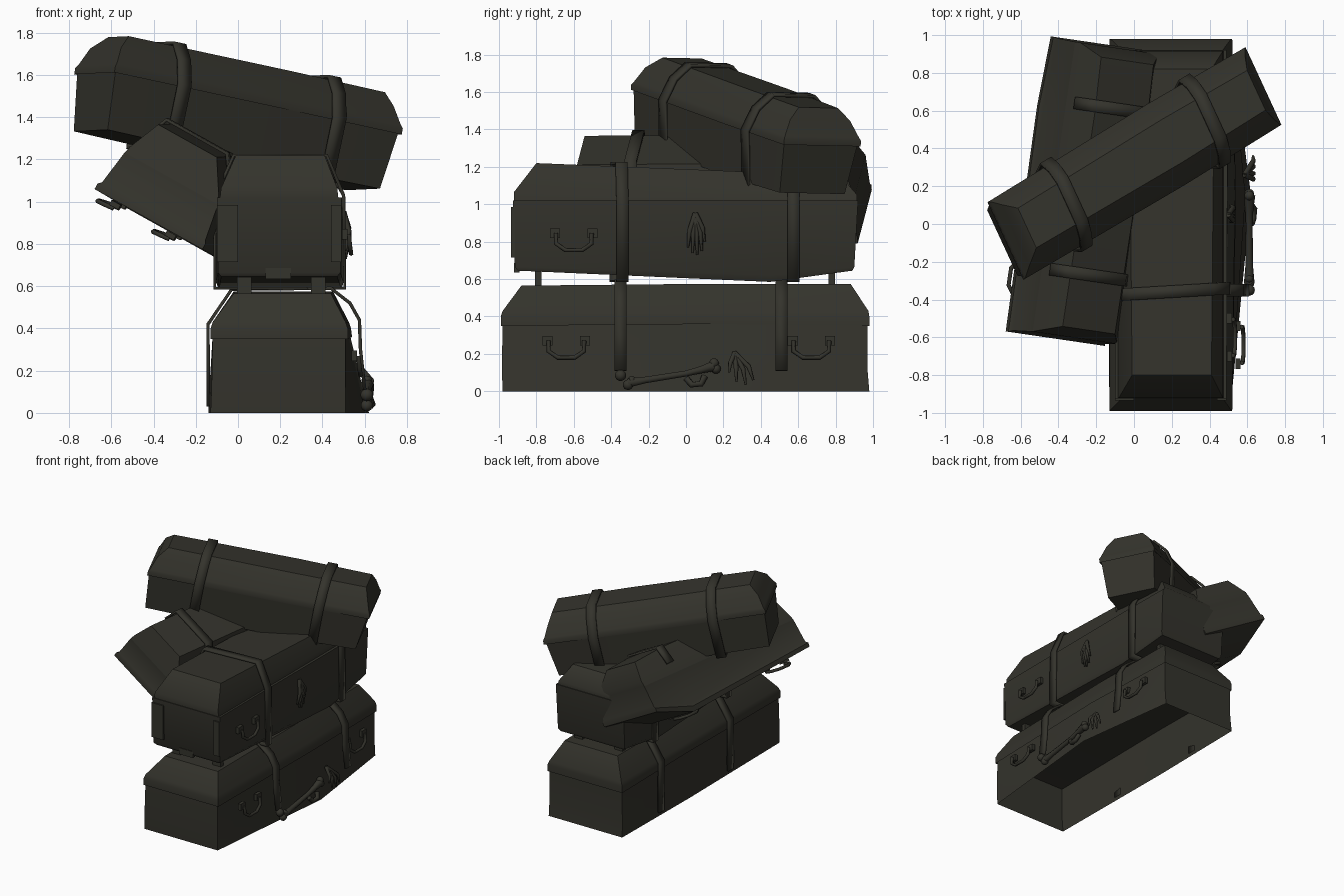
import bpy, bmesh, math
from mathutils import Vector, Matrix

mat = bpy.data.materials.new("dark olive wood")
mat.diffuse_color = (0.034, 0.033, 0.025, 1)
WORLD = Matrix.Identity(4)


def frame(origin, across, along):
    """Local frame: x = across, y = along the case, z = towards the lid."""
    y = Vector(along).normalized()
    x = Vector(across)
    x = (x - x.dot(y) * y).normalized()
    m = Matrix((x, y, x.cross(y))).transposed().to_4x4()
    m.translation = origin
    return m


def finish(name, bm, M, angle=44):
    bmesh.ops.recalc_face_normals(bm, faces=bm.faces)
    me = bpy.data.meshes.new(name)
    bm.to_mesh(me)
    bm.free()
    ob = bpy.data.objects.new(name, me)
    bpy.context.collection.objects.link(ob)
    ob.matrix_world = M
    me.materials.append(mat)
    bpy.ops.object.select_all(action='DESELECT')
    ob.select_set(True)
    bpy.context.view_layer.objects.active = ob
    bpy.ops.object.shade_smooth_by_angle(angle=math.radians(angle))
    return ob


def shell(name, rings, M=WORLD, ym=0.2, open_bottom=False, skew=0.0):
    """Stacked coffin outlines: (z front, z mid, z back, x0, x1, y0, y1, bulge left, bulge right)."""
    bm = bmesh.new()
    loops = []
    for zf, zm, zb, x0, x1, y0, y1, bl, br in rings:
        pts = [(x0, y0, zf), (x1, y0, zf), (x1 + br, ym, zm),
               (x1, y1, zb), (x0, y1, zb), (x0 - bl, ym, zm)]
        loops.append([bm.verts.new((x, y + skew * x, z)) for x, y, z in pts])
    for a, b in zip(loops, loops[1:]):
        for i in range(6):
            j = (i + 1) % 6
            bm.faces.new((a[i], a[j], b[j], b[i]))
    for r in ([loops[-1]] if open_bottom else [loops[0], loops[-1]]):
        bm.faces.new((r[0], r[1], r[2], r[5]))
        bm.faces.new((r[5], r[2], r[3], r[4]))
    return finish(name, bm, M)


def strap(name, path, y, M=WORLD, width=0.065, closed=False, slant=0.0):
    """Flat leather band following an (x, z) path."""
    bm = bmesh.new()
    rows = [[bm.verts.new((x, y + slant * x + s * width / 2, z)) for s in (-1, 1)] for x, z in path]
    pairs = list(zip(rows, rows[1:])) + ([(rows[-1], rows[0])] if closed else [])
    for a, b in pairs:
        bm.faces.new((a[0], a[1], b[1], b[0]))
    ob = finish(name, bm, M)
    mod = ob.modifiers.new("thickness", 'SOLIDIFY')
    mod.thickness = 0.016
    mod.offset = 0
    return ob


def box(name, c, size, M=WORLD):
    bm = bmesh.new()
    bmesh.ops.create_cube(bm, size=1, matrix=Matrix.Translation(c) @ Matrix.Diagonal((*size, 1)))
    return finish(name, bm, M)


def ball(name, c, r, M=WORLD):
    bm = bmesh.new()
    bmesh.ops.create_uvsphere(bm, u_segments=12, v_segments=8, radius=r, matrix=Matrix.Translation(c))
    return finish(name, bm, M, 60)


def tube(name, pts, r, M=WORLD, radii=None):
    cu = bpy.data.curves.new(name, 'CURVE')
    cu.dimensions = '3D'
    cu.bevel_depth = r
    cu.bevel_resolution = 1
    cu.use_fill_caps = True
    sp = cu.splines.new('POLY')
    sp.points.add(len(pts) - 1)
    for i, (q, p) in enumerate(zip(sp.points, pts)):
        q.co = (*p, 1)
        q.radius = radii[i] if radii else 1
    ob = bpy.data.objects.new(name, cu)
    bpy.context.collection.objects.link(ob)
    ob.matrix_world = M
    cu.materials.append(mat)
    return ob


def handle(name, M):
    """Drop handle in local space: y along, z up, x outward."""
    for s in (-1, 1):
        box(name + "_plate", (0.01, s * 0.1, 0.0), (0.025, 0.055, 0.05), M)
    tube(name + "_bar", [(0.03, -0.095, 0), (0.035, -0.095, -0.055), (0.04, -0.045, -0.09),
                         (0.04, 0.045, -0.09), (0.035, 0.095, -0.055), (0.03, 0.095, 0)], 0.012, M)


# Bottom case: open underneath, flared foot, hipped lid
shell("bottom_case_body", [
    (0, 0, 0, -0.13, 0.51, -0.98, 0.98, 0.01, 0.11),
    (0.12, 0.12, 0.12, -0.125, 0.51, -0.985, 0.97, 0.01, 0.08),
    (0.36, 0.37, 0.36, -0.12, 0.51, -0.98, 0.97, 0.0, 0.02)], ym=0.15, open_bottom=True)
shell("bottom_case_lid", [
    (0.35, 0.36, 0.35, -0.13, 0.52, -0.99, 0.98, 0.0, 0.02),
    (0.40, 0.40, 0.40, -0.13, 0.52, -0.99, 0.98, 0.0, 0.015),
    (0.43, 0.43, 0.43, -0.12, 0.51, -0.98, 0.975, 0.0, 0.015),
    (0.565, 0.575, 0.575, -0.02, 0.44, -0.88, 0.88, 0.0, 0.01)], ym=0.15, open_bottom=True)
for y in (-0.35, 0.51):
    strap("bottom_case_strap", [(-0.14, 0.03), (-0.142, 0.42), (-0.03, 0.585), (0.44, 0.59),
                                (0.53, 0.52), (0.575, 0.44), (0.58, 0.3), (0.6, 0.11)], y)
for y in (-0.64, 0.67):
    handle("bottom_case_handle", Matrix.Translation((0.54, y, 0.27)))

# Feet between the lower two cases
for y in (-0.79, 0.78):
    for x in (0.03, 0.38):
        box("case_foot", (x, y, 0.605), (0.07, 0.035, 0.11))

# Second case
shell("middle_case_body", [
    (0.645, 0.585, 0.645, -0.08, 0.47, -0.90, 0.89, 0.01, 0.02),
    (0.665, 0.62, 0.665, -0.095, 0.485, -0.915, 0.90, 0.01, 0.015),
    (1.02, 1.02, 1.02, -0.1, 0.49, -0.925, 0.92, 0.0, 0.005)], ym=0.45)
shell("middle_case_lid", [
    (1.02, 1.02, 1.02, -0.085, 0.475, -0.92, 0.915, 0.0, 0.0),
    (1.065, 1.055, 1.05, -0.08, 0.47, -0.92, 0.915, 0.0, 0.0),
    (1.22, 1.175, 1.16, -0.01, 0.41, -0.80, 0.82, 0.01, 0.01)], ym=0.3, open_bottom=True)
for x in (-0.05, 0.465):
    box("middle_case_end_band", (x, -0.925, 0.85), (0.1 if x < 0 else 0.05, 0.02, 0.27))
box("middle_case_clasp", (0.19, -0.905, 0.66), (0.12, 0.03, 0.05))
for y, top in ((-0.37, 1.22), (0.545, 1.175)):
    strap("middle_case_strap", [(-0.11, 0.59), (-0.11, 1.02), (-0.02, top), (0.42, top),
                                (0.5, 1.03), (0.506, 0.59)], y, closed=True, slant=0.06)
handle("middle_case_handle", Matrix.Translation((0.495, -0.6, 0.845)))

# Leaning case on the left: lower side swells to a shoulder
lean = frame((-0.305, 0.175, 0.915), (0.87, -0.12, -0.485), (0.145, 0.99, 0))
shell("leaning_case_body", [
    (0, -0.09, 0.02, -0.3, 0.29, -0.79, 0.79, -0.04, 0.0),
    (0.03, -0.05, 0.05, -0.3, 0.29, -0.79, 0.79, -0.03, 0.0),
    (0.045, -0.03, 0.065, -0.285, 0.28, -0.78, 0.785, -0.03, 0.0),
    (0.22, 0.22, 0.22, -0.26, 0.25, -0.77, 0.78, 0.0, 0.0)], lean, ym=0.42)
shell("leaning_case_lid", [
    (0.22, 0.22, 0.22, -0.26, 0.25, -0.77, 0.78, 0.0, 0.0),
    (0.26, 0.26, 0.26, -0.25, 0.23, -0.76, 0.78, 0.0, 0.0),
    (0.41, 0.42, 0.40, -0.19, 0.13, -0.72, 0.72, 0.0, 0.0)], lean, ym=0.42, open_bottom=True)
for y in (-0.43, 0.46):
    strap("leaning_case_strap", [(-0.25, 0.3), (-0.2, 0.43), (0.13, 0.43), (0.24, 0.27)], y, lean)
for w, y, n in ((-0.2, -0.5, -0.02), (0.0, 0.3, -0.075)):
    turn = frame((w, y, n), (0, 0, -1), (0, 1, 0))
    handle("leaning_case_handle", lean @ turn)

# Top case, lying across the pile
p = math.radians(10.5)
top = frame((-0.04, 0.295, 1.195), (0.515, -0.857, 0),
            (0.857 * math.cos(p), 0.515 * math.cos(p), -math.sin(p)))
shell("top_case_body", [
    (0, -0.01, 0, -0.19, 0.19, -0.78, 0.75, 0.02, 0.02),
    (0.28, 0.28, 0.28, -0.215, 0.215, -0.8, 0.79, 0.015, 0.015)], top, skew=-0.11)
shell("top_case_lid", [
    (0.27, 0.27, 0.27, -0.225, 0.225, -0.81, 0.805, 0.01, 0.01),
    (0.3, 0.3, 0.3, -0.225, 0.225, -0.81, 0.805, 0.01, 0.01),
    (0.315, 0.315, 0.315, -0.217, 0.217, -0.8, 0.795, 0.01, 0.01),
    (0.4, 0.4, 0.4, -0.175, 0.175, -0.77, 0.76, 0.01, 0.01),
    (0.465, 0.465, 0.462, -0.115, 0.115, -0.71, 0.73, 0.01, 0.01)], top, skew=-0.11, open_bottom=True)
for y in (-0.43, 0.44):
    strap("top_case_strap", [(-0.215, -0.02), (-0.25, 0.28), (-0.2, 0.4), (-0.12, 0.478),
                             (0.12, 0.478), (0.2, 0.4), (0.25, 0.28), (0.215, -0.02)],
          y, top, width=0.07, closed=True, slant=-0.11)

# Long bone leaning on the bottom case
tube("long_bone", [(0.61, -0.31, 0.045), (0.61, -0.22, 0.06), (0.61, 0.0, 0.095), (0.61, 0.08, 0.115),
                   (0.61, 0.15, 0.135)], 0.02, radii=[1.4, 1, 0.9, 1.1, 1.6])
for c, r in (((0.61, -0.31, 0.035), 0.028), ((0.61, -0.29, 0.06), 0.022),
             ((0.61, 0.15, 0.15), 0.026), ((0.61, 0.16, 0.12), 0.026),
             ((0.61, -0.35, 0.085), 0.03)):
    ball("bone_knob", c, r)
tube("jaw_fragment", [(0.62, 0.0, 0.07), (0.63, 0.03, 0.035), (0.635, 0.08, 0.04), (0.62, 0.1, 0.08)], 0.018)


# Skeletal hands reaching out of the two lower cases
def hand(name, root, tips, bend):
    for t in tips:
        mid = [(a + b) / 2 + 0.25 * (b - a) * (i == 1) for i, (a, b) in enumerate(zip(root, t))]
        mid[0] += bend
        tube(name + "_finger", [root, mid, t], 0.012, radii=[1.2, 1.1, 0.5])


hand("middle_hand", (0.5, 0.05, 0.95),
     [(0.51, y, z) for y, z in ((0.01, 0.77), (0.035, 0.74), (0.06, 0.73), (0.085, 0.75), (0.1, 0.8))], 0.02)
hand("lower_hand", (0.585, 0.26, 0.205),
     [(0.63, y, z) for y, z in ((0.23, 0.1), (0.27, 0.05), (0.32, 0.035), (0.36, 0.06))], 0.025)
